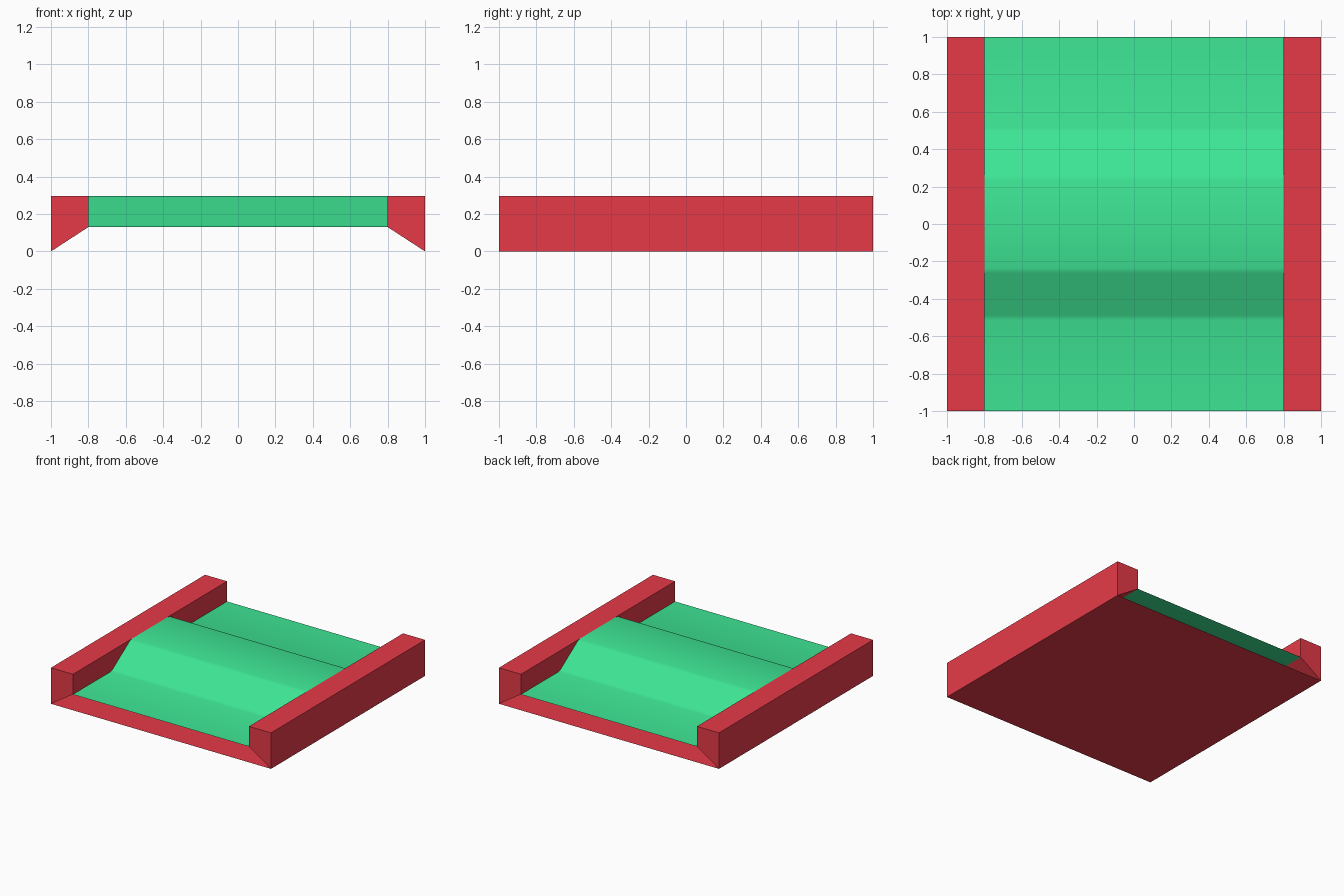
import bpy
import bmesh

TOP, DECK = 0.296, 0.13      # rail height, low deck height
INNER = 0.8                  # inner face of the rails


def make_material(name, rgb):
    mat = bpy.data.materials.new(name)
    mat.use_nodes = True
    colour = (*rgb, 1.0)
    mat.diffuse_color = colour
    mat.node_tree.nodes["Principled BSDF"].inputs["Base Color"].default_value = colour
    return mat


def sweep(name, points, offset, mat, closed):
    """Extrude a profile along offset, as a capped prism or an open sheet."""
    bm = bmesh.new()
    verts = [bm.verts.new(p) for p in points]
    if closed:
        face = bm.faces.new(verts)
        moved = bmesh.ops.extrude_face_region(bm, geom=[face], use_keep_orig=True)["geom"]
    else:
        edges = [bm.edges.new(pair) for pair in zip(verts, verts[1:])]
        moved = bmesh.ops.extrude_edge_only(bm, edges=edges)["geom"]
    bmesh.ops.translate(bm, vec=offset, verts=[v for v in moved if isinstance(v, bmesh.types.BMVert)])
    bmesh.ops.recalc_face_normals(bm, faces=bm.faces)
    if not closed and sum(f.normal.z for f in bm.faces) < 0:
        bmesh.ops.reverse_faces(bm, faces=bm.faces)
    mesh = bpy.data.meshes.new(name)
    bm.to_mesh(mesh)
    bm.free()
    mesh.materials.append(mat)
    obj = bpy.data.objects.new(name, mesh)
    bpy.context.collection.objects.link(obj)
    return obj


cube = bpy.data.objects.get("Cube")
if cube:
    bpy.data.objects.remove(cube, do_unlink=True)

red = make_material("rail red", (0.791, 0.042, 0.065))
green = make_material("deck green", (0.048, 0.791, 0.301))

# Side rails with a sloping underside
for name, side in (("left_rail", 1), ("right_rail", -1)):
    outline = [(1, 0), (1, TOP), (INNER, TOP), (INNER, DECK)]
    sweep(name, [(side * x, -1, z) for x, z in outline], (0, 2, 0), red, True)

# Thin floor sheet under the open ends
sweep("floor", [(-1, -1, 0), (1, -1, 0)], (0, 2, 0), red, False)

# Deck sheet with a raised hump and softened bends
profile = [(-1, DECK), (-0.5, DECK), (-0.25, TOP), (0.25, TOP), (0.5, DECK), (1, DECK)]
deck = sweep("deck", [(-INNER, y, z) for y, z in profile], (2 * INNER, 0, 0), green, False)
bevel = deck.modifiers.new("soft bends", "BEVEL")
bevel.width = 0.015
bevel.segments = 1
for poly in deck.data.polygons:
    poly.use_smooth = True
